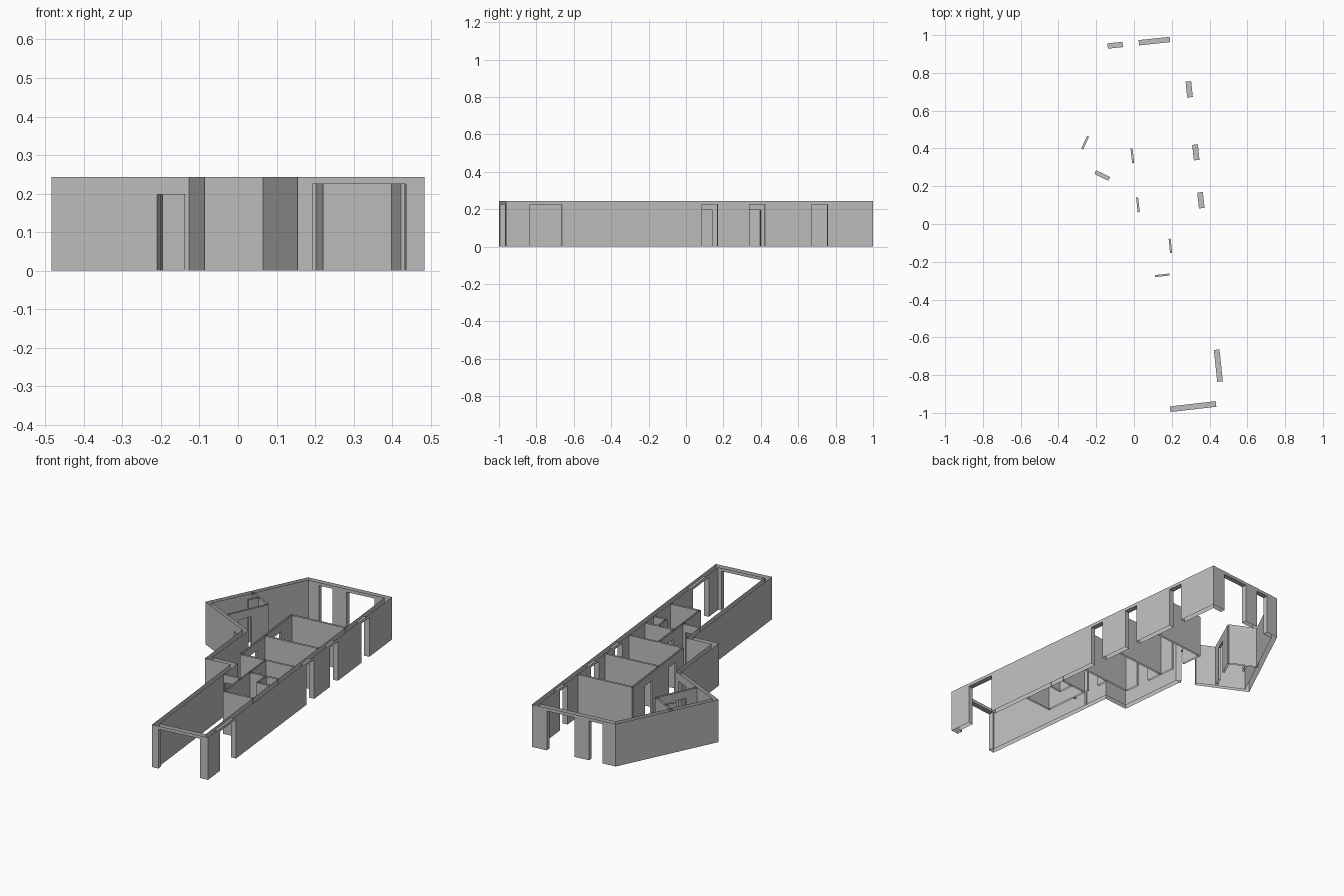
import bpy
import bmesh
from mathutils import Vector

cube = bpy.data.objects.get("Cube")
if cube:
    bpy.data.objects.remove(cube, do_unlink=True)

HEIGHT, TALL_DOOR, LOW_DOOR = 0.243, 0.225, 0.197
THIN = 0.011

plaster = bpy.data.materials.new("grey_plaster")
plaster.use_nodes = True
GREY = (0.52, 0.52, 0.52, 1)
plaster.diffuse_color = GREY
plaster.node_tree.nodes["Principled BSDF"].inputs["Base Color"].default_value = GREY


def inward(a, b):
    d = (b - a).normalized()
    return Vector((-d.y, d.x))


def on_line(p, a, b):
    d = (b - a).normalized()
    return a + d * (p - a).dot(d)


def build_wall(name, outer, inner, doors=(), door_top=LOW_DOOR, capped=False):
    """Hollow wall, open above and below, with lined door openings."""
    bm = bmesh.new()

    def panel(a, b, low=0, high=HEIGHT):
        corners = [(a, low), (b, low), (b, high), (a, high)]
        bm.faces.new([bm.verts.new((p.x, p.y, z)) for p, z in corners])

    def span(o0, o1, i0, i1, low):
        panel(o0, o1, low)
        panel(i1, i0, low)

    o, i = outer[0], inner[0]
    for door in doors:
        ends = [Vector(p) for p in door]
        o0, o1 = [on_line(p, *outer) for p in ends]
        i0, i1 = [on_line(p, *inner) for p in ends]
        span(o, o0, i, i0, 0)
        span(o0, o1, i0, i1, door_top)
        # Jambs and soffit
        panel(o0, i0, 0, door_top)
        panel(i1, o1, 0, door_top)
        bm.faces.new([bm.verts.new((p.x, p.y, door_top)) for p in (i0, i1, o1, o0)])
        o, i = o1, i1
    span(o, outer[1], i, inner[1], 0)
    if capped:
        panel(inner[0], outer[0])
        panel(outer[1], inner[1])
    bmesh.ops.remove_doubles(bm, verts=bm.verts, dist=0.0001)
    mesh = bpy.data.meshes.new(name)
    bm.to_mesh(mesh)
    bm.free()
    mesh.materials.append(plaster)
    bpy.context.collection.objects.link(bpy.data.objects.new(name, mesh))


# Outer shell: start corner, thickness, door top and doors of each side
shell = [
    ("front_wall", (0.155, -1.0), 0.03, TALL_DOOR,
     [((0.19, -0.97), (0.434, -0.95))]),
    ("right_wall", (0.484, -0.962), 0.03, TALL_DOOR,
     [((0.45, -0.835), (0.44, -0.665)), ((0.35, 0.083), (0.35, 0.168)),
      ((0.32, 0.337), (0.32, 0.42)), ((0.29, 0.67), (0.29, 0.755))]),
    ("back_wall", (0.277, 1.0), 0.028, TALL_DOOR,
     [((0.19, 0.98), (0.025, 0.965)), ((-0.06, 0.955), (-0.14, 0.947))]),
    ("left_back_wall", (-0.218, 0.948), 0.028, LOW_DOOR, []),
    ("slanted_wall", (-0.484, 0.395), 0.022, LOW_DOOR,
     [((-0.208, 0.268), (-0.133, 0.235))]),
    ("left_middle_wall", (-0.127, 0.225), 0.028, LOW_DOOR, []),
    ("step_wall", (-0.087, -0.175), 0.028, LOW_DOOR, []),
    ("left_front_wall", (0.065, -0.16), 0.028, LOW_DOOR, []),
]
count = len(shell)
corners = [Vector(side[1]) for side in shell]


def inner_corner(k):
    """Meeting point of the inner faces of the sides before and after corner k."""
    a, b, c = corners[k - 1], corners[k], corners[(k + 1) % count]
    n, m = inward(a, b), inward(b, c)
    s, t = shell[k - 1][2], shell[k][2]
    det = n.x * m.y - n.y * m.x
    return b + Vector(((s * m.y - t * n.y) / det, (t * n.x - s * m.x) / det))


inside = [inner_corner(k) for k in range(count)]
for k, (name, _, _, top, doors) in enumerate(shell):
    j = (k + 1) % count
    build_wall(name, (corners[k], corners[j]), (inside[k], inside[j]), doors, top)

# Thin partitions: centre line and doors
partitions = [
    ("room_corridor_wall", (0.035, -0.024), (-0.027, 0.525),
     [((0.02, 0.062), (0.02, 0.14)), ((-0.005, 0.322), (-0.01, 0.4))]),
    ("back_room_wall", (-0.027, 0.522), (0.296, 0.556), []),
    ("middle_room_wall", (0.008, 0.234), (0.325, 0.267), []),
    ("front_room_wall", (0.035, -0.024), (0.352, 0.009), []),
    ("hall_wall", (0.226, -0.45), (0.182, -0.01),
     [((0.205, -0.152), (0.19, -0.078))]),
    ("hall_end_wall", (0.103, -0.277), (0.208, -0.265),
     [((0.112, -0.275), (0.188, -0.267))]),
    ("store_front_wall", (0.222, -0.448), (0.4, -0.43), []),
    ("store_back_wall", (0.2, -0.18), (0.372, -0.162), []),
    ("shaft_front_wall", (0.305, -0.26), (0.38, -0.252), []),
    ("shaft_side_wall", (0.305, -0.26), (0.296, -0.17), []),
    ("small_room_wall", (-0.302, 0.335), (-0.2, 0.56),
     [((-0.272, 0.396), (-0.24, 0.463))]),
    ("small_room_end_wall", (-0.2, 0.56), (-0.352, 0.632), []),
    ("small_room_shaft_wall", (-0.29, 0.602), (-0.318, 0.545), []),
]
for name, start, end, doors in partitions:
    a, b = Vector(start), Vector(end)
    half = inward(a, b) * THIN / 2
    build_wall(name, (a - half, b - half), (a + half, b + half), doors, capped=True)
